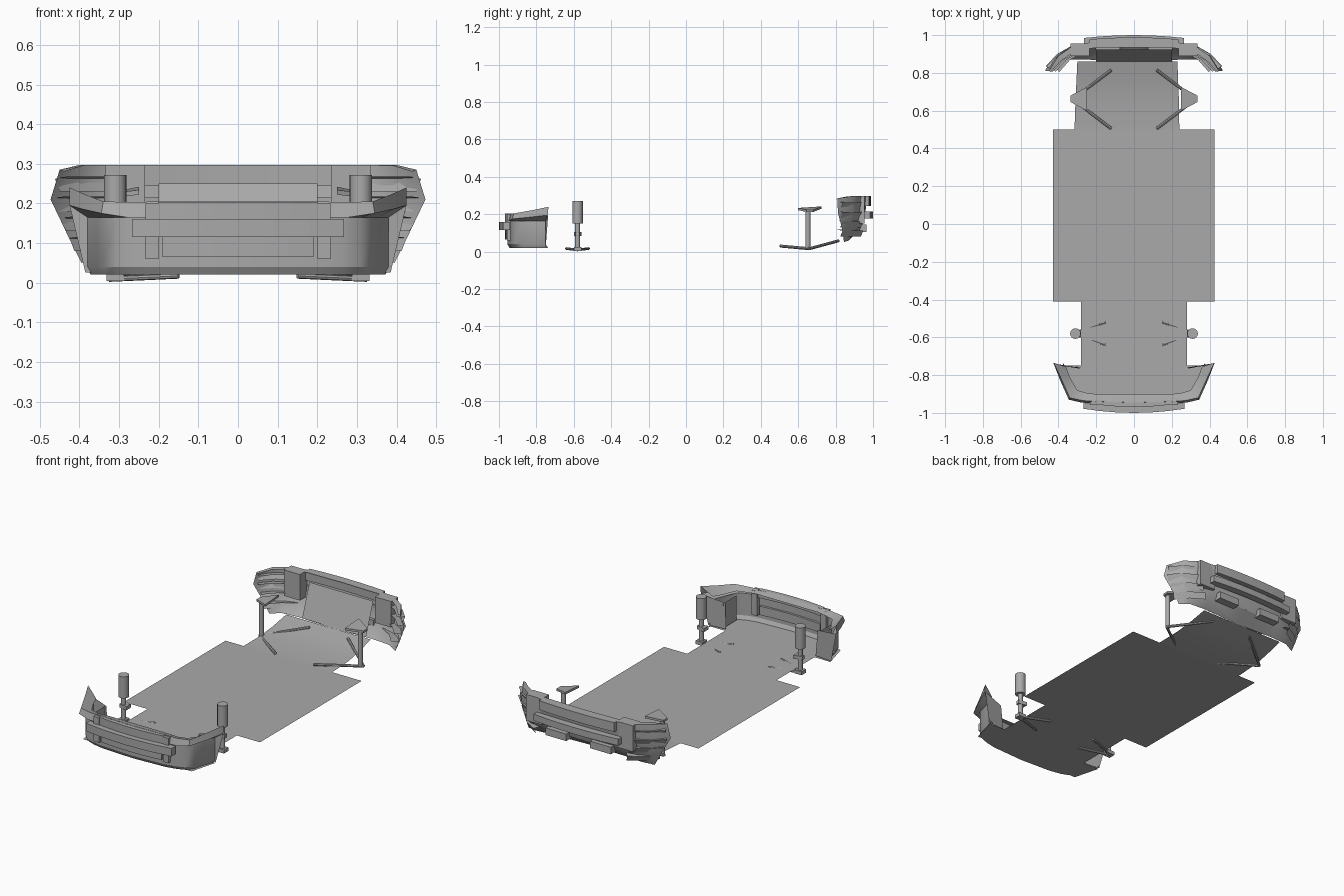
import bpy, bmesh, math
from mathutils import Vector

cube = bpy.data.objects.get("Cube")
if cube:
    bpy.data.objects.remove(cube)

grey = bpy.data.materials.new("plain_grey")
grey.use_nodes = True
GREY = (0.4, 0.4, 0.4, 1)
grey.diffuse_color = GREY
grey.node_tree.nodes["Principled BSDF"].inputs["Base Color"].default_value = GREY


def finish(name, bm, smooth=True):
    bmesh.ops.remove_doubles(bm, verts=bm.verts, dist=0.0005)
    mesh = bpy.data.meshes.new(name)
    bm.to_mesh(mesh)
    bm.free()
    obj = bpy.data.objects.new(name, mesh)
    bpy.context.collection.objects.link(obj)
    mesh.materials.append(grey)
    if smooth:
        bpy.ops.object.select_all(action="DESELECT")
        bpy.context.view_layer.objects.active = obj
        obj.select_set(True)
        bpy.ops.object.shade_smooth_by_angle(angle=math.radians(30))
    return obj


def loft(name, rows, both=True):
    """Sheet through rows of points; both sides of the centre when asked."""
    bm = bmesh.new()
    for s in ((1, -1) if both else (1,)):
        grid = [[bm.verts.new((s * x, y, z)) for x, y, z in row] for row in rows]
        for a, b in zip(grid, grid[1:]):
            for i in range(len(a) - 1):
                q = (a[i], a[i + 1], b[i + 1], b[i])
                bm.faces.new(q if s > 0 else q[::-1])
    return finish(name, bm)


def box(name, lo, hi, bow=0.0):
    """Box whose middle is pushed along y by bow."""
    bm = bmesh.new()
    bmesh.ops.create_cube(bm, size=1)
    for v in bm.verts:
        v.co = [lo[i] + (v.co[i] + 0.5) * (hi[i] - lo[i]) for i in range(3)]
    if bow:
        long = [e for e in bm.edges if abs(e.verts[0].co.x - e.verts[1].co.x) > 0.01]
        bmesh.ops.subdivide_edges(bm, edges=long, cuts=5, use_grid_fill=True)
        mid, half = (lo[0] + hi[0]) / 2, (hi[0] - lo[0]) / 2
        for v in bm.verts:
            v.co.y += bow * (1 - ((v.co.x - mid) / half) ** 2)
    return finish(name, bm, False)


def rod(name, a, b, r, sides=16):
    a, b = Vector(a), Vector(b)
    bm = bmesh.new()
    bmesh.ops.create_cone(bm, cap_ends=True, segments=sides, radius1=r, radius2=r,
                          depth=(b - a).length)
    turn = (b - a).to_track_quat("Z", "Y")
    for v in bm.verts:
        v.co = turn @ v.co + (a + b) / 2
    return finish(name, bm)


def plate(name, pts, thick):
    bm = bmesh.new()
    face = bm.faces.new([bm.verts.new(p) for p in pts])
    up = bmesh.ops.extrude_face_region(bm, geom=[face])["geom"]
    bmesh.ops.translate(bm, vec=(0, 0, thick),
                        verts=[v for v in up if isinstance(v, bmesh.types.BMVert)])
    bmesh.ops.recalc_face_normals(bm, faces=bm.faces)
    return finish(name, bm, False)


# Floor pan: strips given as left edge, right edge, y, z
def floor(name, strips):
    loft(name, [[(l, y, z), (r, y, z)] for l, r, y, z in strips], both=False)


floor("floor_front", [(-.34, .34, -.9, .02), (-.38, .38, -.75, .02)])
floor("floor_neck", [(-.28, .28, -.75, .02), (-.28, .28, -.41, .02)])
floor("floor_main", [(-.428, .425, -.41, .02), (-.428, .425, .5, .02)])
floor("floor_rear", [(-.315, .24, .5, .02), (-.31, .238, .65, .025),
                     (-.305, .234, .75, .04), (-.3, .23, .86, .065)])

# Front bumper: plan curve reused at several heights
FRONT = [(0, -.955), (.2, -.945), (.265, -.932), (.31, -.915), (.34, -.88), (.355, -.82), (.38, -.75)]


def front_row(z, k=1.0, dy=0.0):
    return [(x * k, y + dy, z) for x, y in FRONT]


loft("front_bumper_skin", [front_row(.02, .98, .012), front_row(.04), front_row(.165)])
loft("front_bumper_underside", [[(x, -.89, .02) for x, y in FRONT[:4]],
                                front_row(.02, .98, .012)[:4]])
LIP_LOW = [(0, -.955, .165), (.2, -.95, .165), (.28, -.945, .165), (.345, -.93, .175), (.39, -.83, .185), (.425, -.74, .195)]
LIP_TOP = [(0, -.945, .205), (.2, -.94, .205), (.27, -.935, .203), (.34, -.92, .205), (.385, -.82, .222), (.425, -.735, .24)]
LIP_IN = [(0, -.9, .195), (.2, -.9, .195), (.25, -.895, .19), (.3, -.88, .19), (.34, -.81, .185), (.36, -.755, .19)]
loft("front_bumper_lip", [front_row(.165)[:3] + [(.31, -.915, .165), (.355, -.82, .165), (.38, -.75, .165)],
                          LIP_LOW, LIP_TOP, LIP_IN])
loft("front_arch_flange", [[(.28, -.76, .025), (.385, -.75, .025)],
                           [(.29, -.765, .17), (.425, -.737, .195)]])
loft("front_side_inner", [[(.3, -.88, .025), (.3, -.76, .025)], [(.3, -.88, .165), (.3, -.76, .165)]])
box("front_bumper_beam", (-.268, -.978, .115), (.268, -.94, .16), -.022)
box("front_upper_panel", (-.2, -.955, .16), (.2, -.93, .204), -.014)
box("front_lower_grille", (-.19, -.955, .065), (.19, -.93, .115), -.012)
for s in (-1, 1):
    x = s * .217
    box("front_rib", (x - .017, -.958, .06), (x + .017, -.92, .2))

# Rear bumper: skin, rising from the low forward edge
R0 = [(0, .86, .065), (.24, .87, .065), (.335, .87, .06), (.37, .855, .055), (.395, .845, .05)]
R1 = [(0, .935, .12), (.24, .93, .12), (.335, .91, .12), (.39, .88, .12), (.43, .835, .12)]
R2 = [(0, .96, .21), (.24, .955, .21), (.335, .93, .21), (.41, .89, .21), (.473, .812, .21)]
R3 = [(0, .965, .297), (.24, .96, .297), (.335, .935, .297), (.4, .89, .297), (.45, .81, .285)]
R4 = [(0, .935, .297), (.24, .93, .297), (.335, .9, .297), (.39, .86, .295), (.44, .805, .28)]
loft("rear_bumper_skin", [R0, R1, R2, R3, R4])
loft("rear_bumper_inner", [[(0, .925, .25), (.2, .925, .25)], [(0, .86, .07), (.2, .86, .07)]])
box("rear_bumper_beam", (-.265, .945, .178), (.265, .985, .215), .015)
box("rear_upper_bar", (-.235, .94, .245), (.235, .978, .297), .01)
for s in (-1, 1):
    box("rear_step_panel", (s * .285 - .05, .89, .15), (s * .285 + .05, .955, .297))
    box("rear_lower_box", (s * .14 - .065, .92, .105), (s * .14 + .065, .965, .145))

# Corner slats stepping out from the skin
for z, k in ((.25, 1.0), (.2, 1.01), (.15, .965), (.1, .92)):
    line = [(.32, .935), (.4, .89), (.462, .825)]
    top = [(x * k, y + .012, z + .012) for x, y in line]
    ledge = [(x * k - .03, y - .02, z + .018) for x, y in line]
    low = [(x * k - .012, y, z - .02) for x, y in line]
    loft("rear_corner_slat", [low, top, ledge])

# Suspension on both sides
for s in (-1, 1):
    x = s * .31
    rod("front_strut_sleeve", (x, -.58, .15), (x, -.58, .272), .028, 24)
    rod("front_strut_rod", (x, -.58, .01), (x, -.58, .15), .013)
    box("front_hub_bracket", (x - .022, -.6, .004), (x + .022, -.56, .024))
    plate("front_axle_pin", [(s * .28, -.6, .085), (s * .33, -.59, .085),
                             (s * .33, -.57, .085), (s * .28, -.56, .085)], .02)
    rod("rear_upright", (x, .652, .02), (x, .652, .225), .013)
    plate("rear_upper_arm", [(s * .335, .68, .212), (s * .335, .645, .212),
                             (s * .25, .6, .222), (s * .25, .725, .23)], .012)
    for end in ((.12, .815, .058), (.12, .505, .03)):
        rod("rear_lower_arm", (s * .325, .66, .016), (s * end[0], end[1], end[2]), .008, 8)
    for y in (-.64, -.52):
        rod("front_lower_arm", (s * .325, -.58, .009), (s * .15, y, .017), .007, 8)
